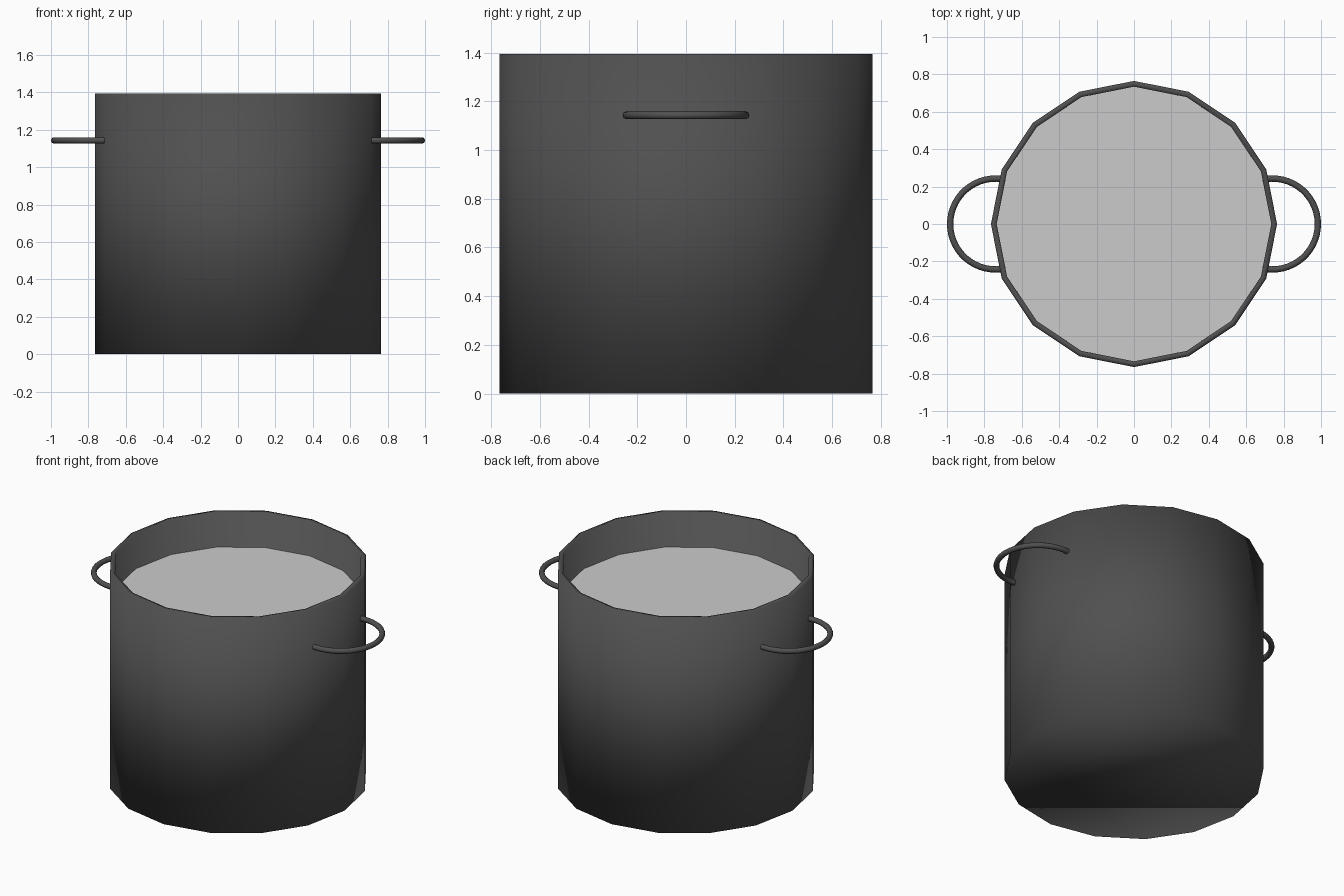
import bpy, bmesh, math

if "Cube" in bpy.data.objects:
    bpy.data.objects.remove(bpy.data.objects["Cube"])

SIDES, R, H, WALL = 16, 0.765, 1.395, 0.03
LIQUID_Z = 1.17

dark = bpy.data.materials.new("dark_metal")
dark.diffuse_color = (0.08, 0.08, 0.08, 1)
dark.use_nodes = True
dark.node_tree.nodes["Principled BSDF"].inputs["Base Color"].default_value = dark.diffuse_color

# pot body: 16-sided open cylinder with wall thickness, fully smooth shaded
bpy.ops.mesh.primitive_cylinder_add(vertices=SIDES, radius=R, depth=H, location=(0, 0, H / 2))
pot = bpy.context.object
pot.name = "pot_body"
bm = bmesh.new()
bm.from_mesh(pot.data)
top = [f for f in bm.faces if f.normal.z > 0.9]
bmesh.ops.delete(bm, geom=top, context='FACES_ONLY')
bm.to_mesh(pot.data)
bm.free()
mod = pot.modifiers.new("wall", 'SOLIDIFY')
mod.thickness = WALL
mod.offset = -1
mod.use_even_offset = True
bpy.ops.object.shade_smooth()
pot.data.materials.append(dark)

# liquid surface near the rim
bpy.ops.mesh.primitive_circle_add(vertices=SIDES, radius=R - WALL + 0.003,
                                  fill_type='NGON', location=(0, 0, LIQUID_Z))
bpy.context.object.name = "liquid_surface"


# loop handles: horizontal tube arcs running slightly into the wall
def handle(name, side, cx=0.74, r=0.243, tube=0.017, z=1.143, n=28):
    cu = bpy.data.curves.new(name, 'CURVE')
    cu.dimensions = '3D'
    cu.bevel_depth = tube
    cu.bevel_resolution = 3
    cu.use_fill_caps = True
    sp = cu.splines.new('POLY')
    sp.points.add(n)
    end = math.radians(98)
    for i, p in enumerate(sp.points):
        a = -end + 2 * end * i / n
        p.co = (side * (cx + r * math.cos(a)), r * math.sin(a), z, 1)
    cu.materials.append(dark)
    ob = bpy.data.objects.new(name, cu)
    bpy.context.collection.objects.link(ob)
    sp.use_smooth = True


handle("handle_right", 1)
handle("handle_left", -1)
